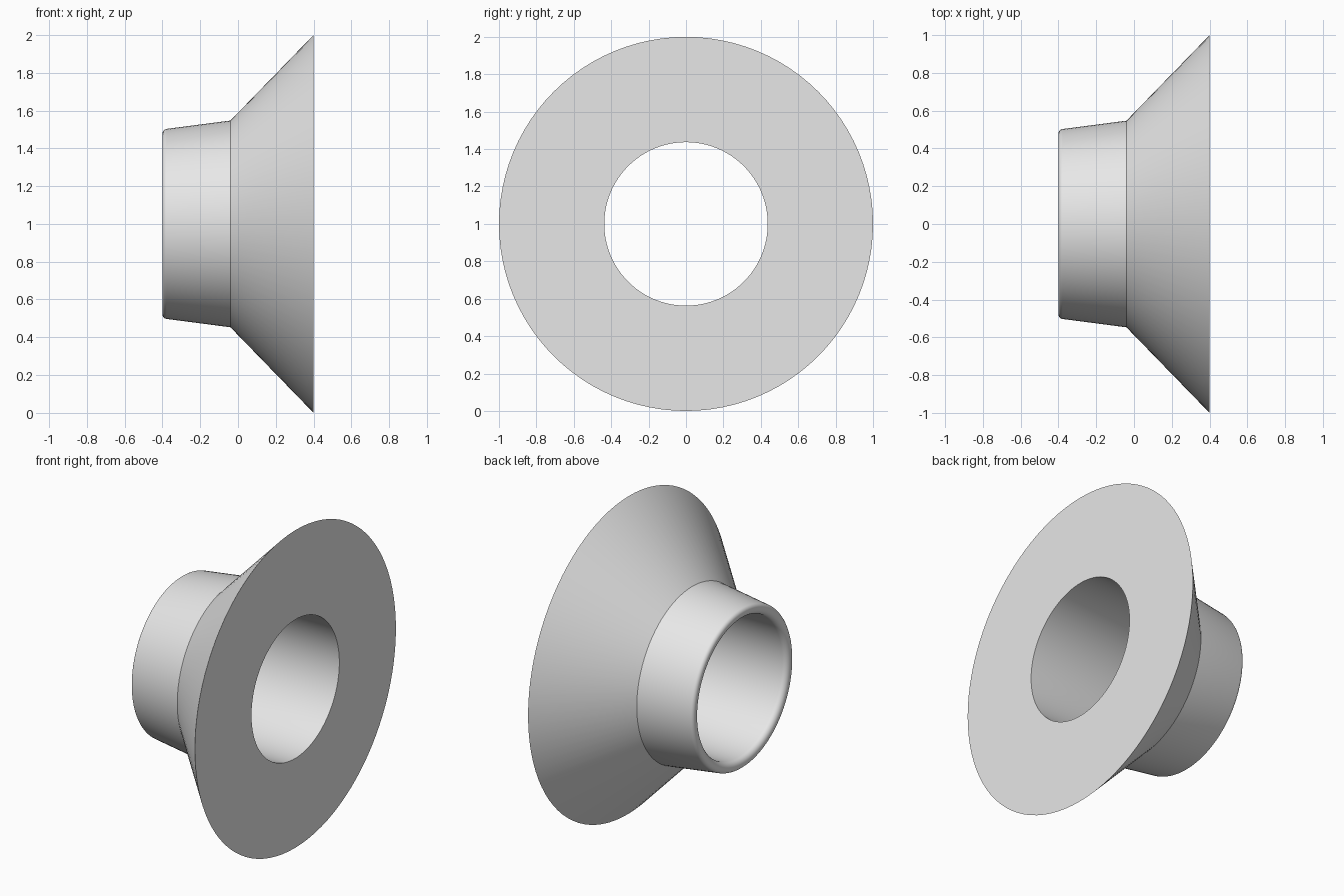
import bpy, bmesh, math

if "Cube" in bpy.data.objects:
    bpy.data.objects.remove(bpy.data.objects["Cube"])

SEGMENTS = 96
BORE, LIP_OUTER, LEFT, RIGHT = 0.437, 0.503, -0.4, 0.4


def arc(cx, cr, radius, start, end, steps=6):
    """Rounded corner as (x, radius) points, angles in degrees."""
    return [(cx + radius * math.cos(math.radians(start + (end - start) * i / steps)),
             cr + radius * math.sin(math.radians(start + (end - start) * i / steps)))
            for i in range(steps + 1)]


# Closed cross-section: bore, rounded lip, tapered neck, cone, flat face
profile = [(RIGHT, BORE)]
profile += arc(LEFT + 0.035, BORE + 0.035, 0.035, 270, 180)
profile += arc(LEFT + 0.025, LIP_OUTER - 0.025, 0.025, 180, 97)
profile += [(-0.04, 0.547), (RIGHT, 1.0)]

# Revolve around the x axis
bm = bmesh.new()
rings = []
for k in range(SEGMENTS):
    a = 2 * math.pi * k / SEGMENTS
    rings.append([bm.verts.new((x, r * math.sin(a), 1 + r * math.cos(a)))
                  for x, r in profile])
n = len(profile)
for k in range(SEGMENTS):
    r0, r1 = rings[k], rings[(k + 1) % SEGMENTS]
    for i in range(n):
        j = (i + 1) % n
        bm.faces.new((r0[i], r0[j], r1[j], r1[i]))
bmesh.ops.recalc_face_normals(bm, faces=bm.faces[:])

mesh = bpy.data.meshes.new("flared_collar")
bm.to_mesh(mesh)
bm.free()
collar = bpy.data.objects.new("flared_collar", mesh)
bpy.context.collection.objects.link(collar)

# Plain grey colour
grey = bpy.data.materials.new("light_grey")
grey.diffuse_color = (0.8, 0.8, 0.8, 1)
grey.use_nodes = True
grey.node_tree.nodes["Principled BSDF"].inputs["Base Color"].default_value = grey.diffuse_color
mesh.materials.append(grey)

# Smooth shading with crisp edges
bpy.context.view_layer.objects.active = collar
collar.select_set(True)
bpy.ops.object.shade_smooth_by_angle(angle=math.radians(30))
